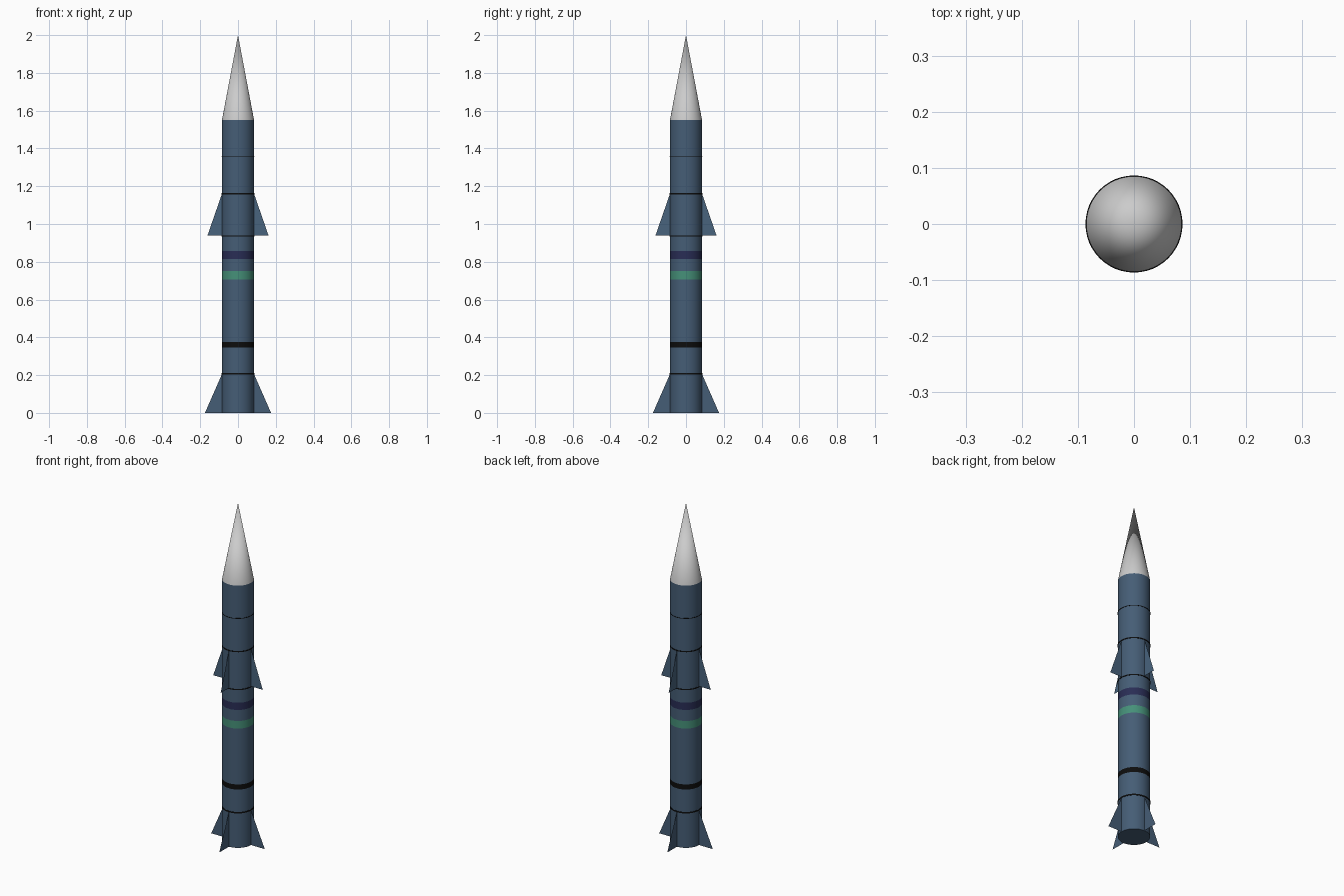
import bpy, math

if "Cube" in bpy.data.objects:
    bpy.data.objects.remove(bpy.data.objects["Cube"])

R = 0.085
SIDES = 48


def material(name, rgb):
    m = bpy.data.materials.new(name)
    m.diffuse_color = (*rgb, 1)
    m.use_nodes = True
    m.node_tree.nodes["Principled BSDF"].inputs["Base Color"].default_value = m.diffuse_color
    return m


BLUE = material("hull_blue", (0.06, 0.11, 0.18))
FIN = material("fin_blue", (0.065, 0.125, 0.205))
NAVY = material("navy", (0.022, 0.026, 0.09))
GREEN = material("green", (0.06, 0.28, 0.19))
BLACK = material("black", (0.004, 0.004, 0.004))


def tube(name, z0, z1, mat, r=R, top=None, caps='NGON'):
    bpy.ops.mesh.primitive_cone_add(vertices=SIDES, radius1=r, radius2=r if top is None else top,
                                    depth=z1 - z0, location=(0, 0, (z0 + z1) / 2),
                                    end_fill_type=caps)
    ob = bpy.context.object
    ob.name = name
    if mat:
        ob.data.materials.append(mat)
    bpy.ops.object.shade_smooth_by_angle(angle=math.radians(30))
    return ob


def fin_set(name, z0, z1, tip, mat):
    # four paper-thin triangular fins on the axes
    for i in range(4):
        a = i * math.pi / 2
        pts = [(R, z0), (tip, z0), (R, z1)]
        verts = [(r * math.cos(a), r * math.sin(a), z) for r, z in pts]
        me = bpy.data.meshes.new(name)
        me.from_pydata(verts, [], [(0, 1, 2)])
        me.materials.append(mat)
        ob = bpy.data.objects.new(f"{name}_{i + 1}", me)
        bpy.context.collection.objects.link(ob)


# Hull sections with flush painted bands, stacked from the bottom
stack = [("tail_hull", 0.345, BLUE), ("black_band", 0.375, BLACK),
         ("lower_hull", 0.705, BLUE), ("green_band", 0.75, GREEN),
         ("middle_hull", 0.815, BLUE), ("navy_band", 0.858, NAVY),
         ("upper_hull", 1.55, BLUE)]
z = 0.0
for part, z_top, mat in stack:
    caps = 'NGON' if part in ("tail_hull", "upper_hull") else 'NOTHING'
    tube(part, z, z_top, mat, caps=caps)
    z = z_top

# Nose cone
tube("nose_cone", 1.55, 2.0, None, top=0.0)

# Thin joint rings
for i, (zc, h) in enumerate([(0.208, 0.008), (0.936, 0.006), (1.16, 0.006), (1.356, 0.003)]):
    tube(f"joint_ring_{i + 1}", zc - h / 2, zc + h / 2, BLACK, r=R + 0.0015)

# Fins
fin_set("tail_fin", 0.0, 0.205, 0.175, BLUE)
fin_set("upper_fin", 0.938, 1.16, 0.162, FIN)
